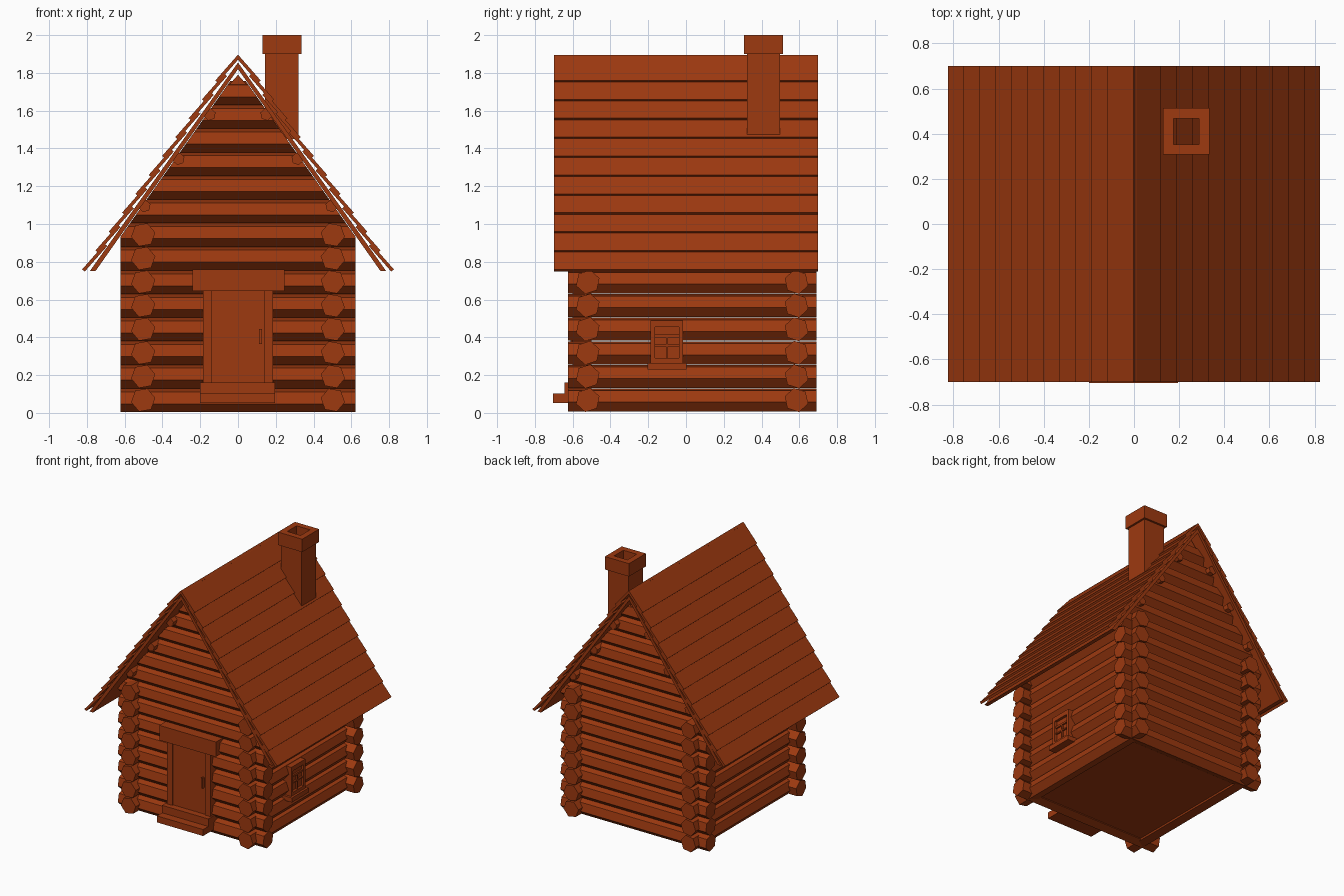
import bpy, bmesh, math
from mathutils import Vector

if "Cube" in bpy.data.objects:
    bpy.data.objects.remove(bpy.data.objects["Cube"])

wood = bpy.data.materials.new("reddish brown")
wood.diffuse_color = (0.34, 0.041, 0.005, 1)
wood.use_nodes = True
wood.node_tree.nodes["Principled BSDF"].inputs["Base Color"].default_value = wood.diffuse_color


def prism(bm, pts, axis, a, b):
    """Extrude a 2D profile (y,z for axis x; x,z for axis y; x,y for axis z) from a to b."""
    place = {"x": lambda p, t: (t, p[0], p[1]),
             "y": lambda p, t: (p[0], t, p[1]),
             "z": lambda p, t: (p[0], p[1], t)}[axis]
    lo = [bm.verts.new(place(p, a)) for p in pts]
    hi = [bm.verts.new(place(p, b)) for p in pts]
    n = len(pts)
    bm.faces.new(lo)
    bm.faces.new(hi[::-1])
    for i in range(n):
        bm.faces.new((lo[i], hi[i], hi[(i + 1) % n], lo[(i + 1) % n]))


def box(bm, x0, x1, y0, y1, z0, z1):
    prism(bm, [(x0, y0), (x1, y0), (x1, y1), (x0, y1)], "z", z0, z1)


def finish(name, bm):
    bmesh.ops.recalc_face_normals(bm, faces=bm.faces)
    me = bpy.data.meshes.new(name)
    bm.to_mesh(me)
    bm.free()
    me.materials.append(wood)
    bpy.context.collection.objects.link(bpy.data.objects.new(name, me))


def boxes(name, *dims):
    bm = bmesh.new()
    for d in dims:
        box(bm, *d)
    finish(name, bm)


def hexagon(c, z, r, s=1, turn=-18):
    return [(c + s * r * math.cos(math.radians(turn + 60 * k)),
             z + r * math.sin(math.radians(turn + 60 * k))) for k in range(6)]


R, STEP, Z0 = 0.065, 0.125, 0.068
SLOPE = 1.418

# front and back log walls with gables trimmed to the roof pitch
for name, y, s in (("front_wall_logs", -0.52, -1), ("back_wall_logs", 0.585, 1)):
    bm = bmesh.new()
    for i in range(14):
        prism(bm, hexagon(y, Z0 + i * STEP, R, s), "x", -0.622, 0.622)
    for side in (1, -1):
        cut = bmesh.ops.bisect_plane(
            bm, geom=bm.verts[:] + bm.edges[:] + bm.faces[:],
            plane_co=(0, 0, 1.815), plane_no=Vector((side * SLOPE, 0, 1)).normalized(),
            clear_outer=True)
        edges = [e for e in cut["geom_cut"] if isinstance(e, bmesh.types.BMEdge) and e.is_boundary]
        bmesh.ops.holes_fill(bm, edges=edges, sides=0)
    prism(bm, [(-0.07, 1.71), (0.07, 1.71), (0, 1.79)], "y", y - 0.04, y + 0.04)
    finish(name, bm)

# side log walls
for name, s in (("right_wall_logs", 1), ("left_wall_logs", -1)):
    bm = bmesh.new()
    for i in range(8):
        prism(bm, hexagon(s * 0.502, Z0 + i * STEP, R, s, -10), "y", -0.625, 0.69)
    finish(name, bm)

# floor
boxes("floor", (-0.48, 0.48, -0.5, 0.565, 0.03, 0.06))

# purlins under the roof
bm = bmesh.new()
for s in (1, -1):
    for x, z in ((0.495, 1.095), (0.315, 1.345), (0.15, 1.58)):
        prism(bm, hexagon(s * x, z, 0.033, s), "y", -0.62, 0.68)
finish("roof_purlins", bm)

# roof: under-sheet and overlapping planks on each side
U, N = Vector((-0.66, 0.751)), Vector((0.751, 0.66))
for name, s in (("right", 1), ("left", -1)):
    bm = bmesh.new()
    prism(bm, [(s * 0.785, 0.75), (s * 0.755, 0.75), (0, 1.82), (0, 1.855)], "y", -0.695, 0.695)
    finish(name + "_roof_sheet", bm)
    bm = bmesh.new()
    for i in range(11):
        p = Vector((0.825 - 0.0705 * i, 0.76 + 0.1 * i))
        q = p + U * 0.18
        prism(bm, [(s * v.x, v.y) for v in (p, q, q - N * 0.018, p - N * 0.018)], "y", -0.7, 0.7)
    finish(name + "_roof_planks", bm)


# chimney: hollow shaft and cap
def tube(name, cx, cy, outer, inner, z0, z1):
    o, i = outer, inner
    boxes(name,
          (cx - o, cx + o, cy - o, cy - i, z0, z1),
          (cx - o, cx + o, cy + i, cy + o, z0, z1),
          (cx - o, cx - i, cy - i, cy + i, z0, z1),
          (cx + i, cx + o, cy - i, cy + i, z0, z1))


tube("chimney_shaft", 0.232, 0.41, 0.088, 0.057, 1.45, 1.91)
tube("chimney_cap", 0.232, 0.41, 0.103, 0.057, 1.9, 2.0)

# door, frame, handle and steps
boxes("door", *[(x, x + 0.091, -0.592, -0.5, 0.15, 0.65) for x in (-0.14, -0.0455, 0.049)],
      (-0.14, 0.14, -0.589, -0.5, 0.15, 0.65))
boxes("door_jambs", (-0.185, -0.14, -0.602, -0.5, 0.15, 0.65), (0.14, 0.185, -0.602, -0.5, 0.15, 0.65))
boxes("door_lintel", (-0.24, 0.245, -0.62, -0.5, 0.645, 0.76))
boxes("door_handle", (0.112, 0.126, -0.612, -0.59, 0.365, 0.445))
boxes("upper_step", (-0.2, 0.195, -0.642, -0.5, 0.1, 0.16))
boxes("lower_step", (-0.2, 0.195, -0.705, -0.5, 0.052, 0.102))

# window on the right wall
X0, X1 = 0.5, 0.588
boxes("window_frame",
      (X0, X1, -0.187, -0.165, 0.26, 0.49), (X0, X1, -0.037, -0.015, 0.26, 0.49),
      (X0, X1, -0.165, -0.037, 0.455, 0.49), (X0, X1, -0.165, -0.037, 0.26, 0.29))
boxes("window_bars", (X0, 0.58, -0.107, -0.095, 0.29, 0.41), (X0, 0.58, -0.165, -0.037, 0.4, 0.415),
      (X0, 0.58, -0.165, -0.037, 0.352, 0.362))
boxes("window_pane", (X0, 0.568, -0.17, -0.03, 0.28, 0.46))
boxes("window_sill", (X0, 0.605, -0.205, 0.002, 0.23, 0.265))
